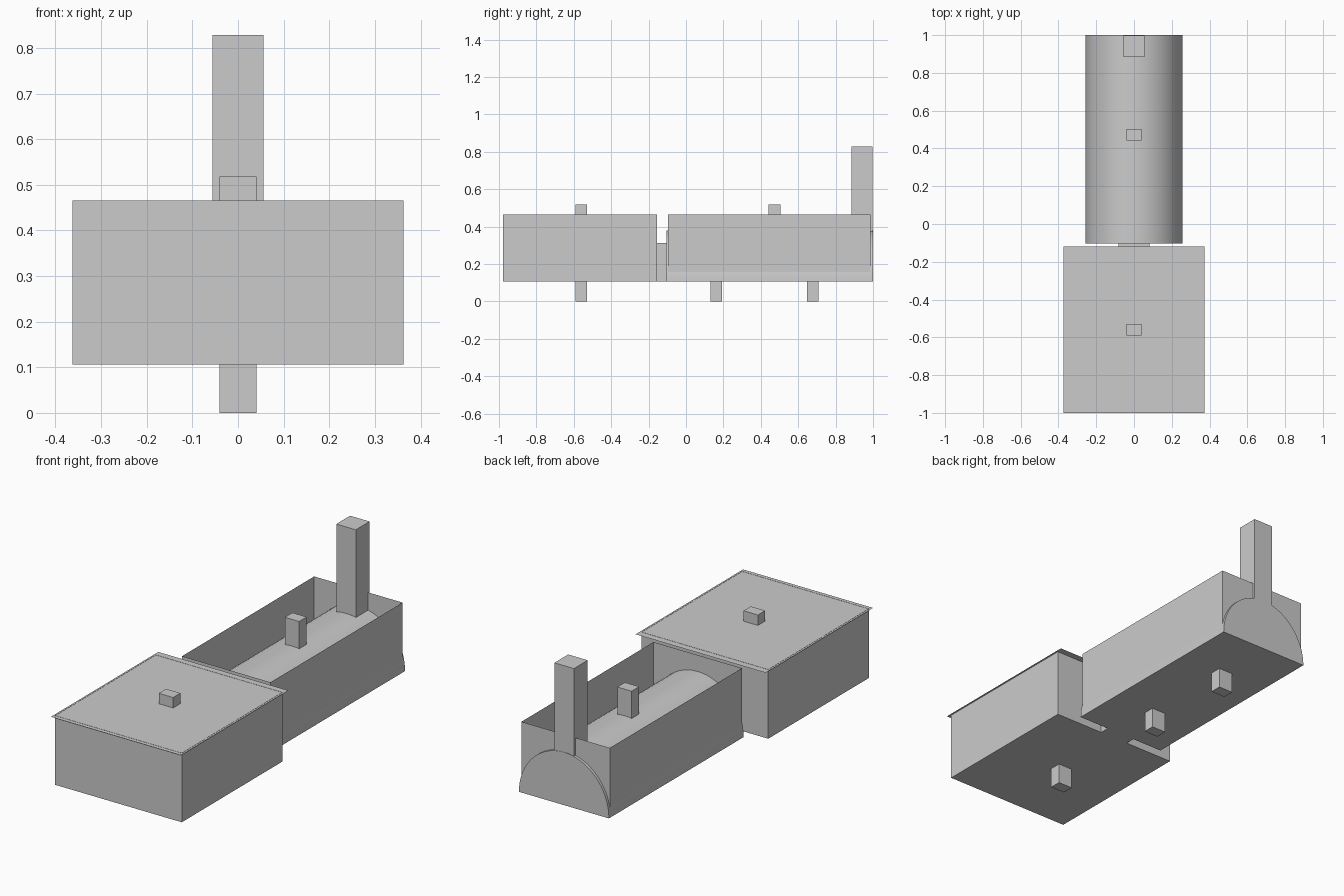
import bpy, bmesh, math

if "Cube" in bpy.data.objects:
    bpy.data.objects.remove(bpy.data.objects["Cube"])

def finish(name, bm):
    bmesh.ops.recalc_face_normals(bm, faces=bm.faces[:])
    mesh = bpy.data.meshes.new(name)
    bm.to_mesh(mesh)
    bm.free()
    obj = bpy.data.objects.new(name, mesh)
    bpy.context.collection.objects.link(obj)
    return obj

def box(name, hx, y0, y1, z0, z1, open_top=False, open_bottom=False):
    """Box centred on x = 0, optionally without top or bottom."""
    bm = bmesh.new()
    bmesh.ops.create_cube(bm, size=1)
    for v in bm.verts:
        v.co = (v.co.x * 2 * hx, y1 if v.co.y > 0 else y0, z1 if v.co.z > 0 else z0)
    bm.normal_update()
    drop = [f for f in bm.faces
            if (open_top and f.normal.z > 0.5) or (open_bottom and f.normal.z < -0.5)]
    bmesh.ops.delete(bm, geom=drop, context='FACES')
    return finish(name, bm)

BASE, TOP, PEG = 0.106, 0.465, 0.041

# Front compartment with a thin overhanging lid
box("front_box", 0.363, -0.979, -0.155, BASE, TOP, open_top=True)
bm = bmesh.new()
bm.faces.new([bm.verts.new((x, y, TOP - 0.001)) for x, y in
              ((-0.373, -1.0), (0.373, -1.0), (0.373, -0.12), (-0.373, -0.12))])
finish("front_lid", bm)

# Connector between the two compartments
box("connector", 0.083, -0.155, -0.096, BASE, 0.312)

# Rear compartment: open walls, floor supplied by the arched body
box("rear_walls", 0.2535, -0.096, 0.986, BASE, TOP, open_top=True, open_bottom=True)

# Arched body inside the rear walls, poking out slightly at both ends
bm = bmesh.new()
n = 32
rings = []
for y in (-0.104, 1.0):
    rings.append([bm.verts.new((0.258 * math.cos(math.pi * i / n), y,
                                BASE + 0.274 * math.sin(math.pi * i / n)))
                  for i in range(n + 1)])
for i in range(n + 1):
    j = (i + 1) % (n + 1)
    bm.faces.new((rings[0][i], rings[0][j], rings[1][j], rings[1][i]))
for ring in rings:
    bm.faces.new(ring)
arch = finish("arched_body", bm)
bpy.context.view_layer.objects.active = arch
arch.select_set(True)
bpy.ops.object.shade_smooth_by_angle(angle=math.radians(30))

# Tall post at the back
box("tall_post", 0.056, 0.885, 0.998, 0.36, 0.828)

# Top pegs and bottom pegs
box("front_top_peg", PEG, -0.59, -0.53, TOP - 0.002, 0.518)
box("rear_top_peg", PEG, 0.442, 0.504, 0.37, 0.518)
for k, y in enumerate((-0.56, 0.162, 0.678)):
    box("bottom_peg_%d" % (k + 1), PEG, y - 0.03, y + 0.03, 0.0, BASE)
